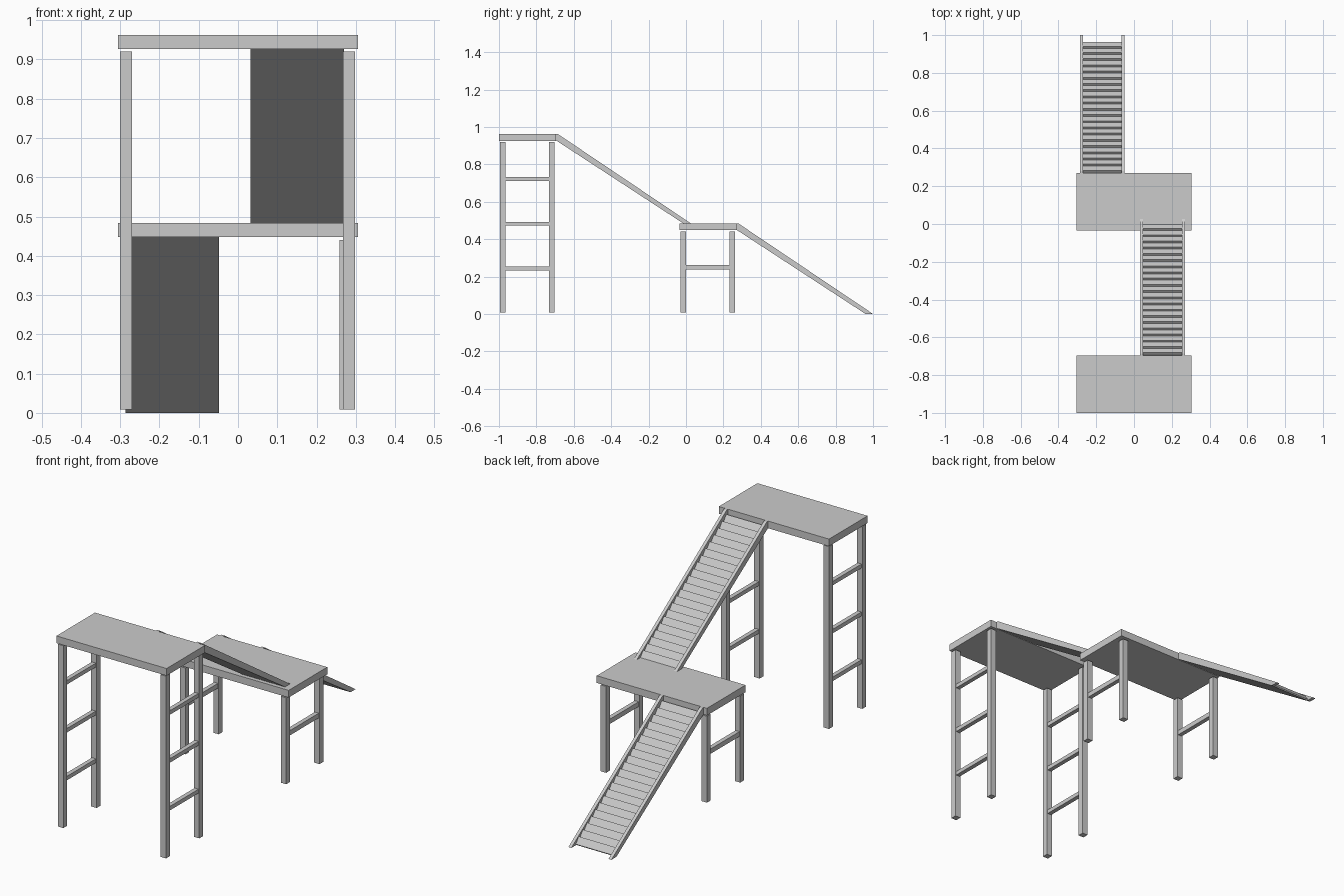
import bpy
import bmesh
from mathutils import Vector

if "Cube" in bpy.data.objects:
    bpy.data.objects.remove(bpy.data.objects["Cube"], do_unlink=True)

grey = bpy.data.materials.new("plain_grey")
grey.use_nodes = True
grey.diffuse_color = (0.6, 0.6, 0.6, 1)
grey.node_tree.nodes["Principled BSDF"].inputs["Base Color"].default_value = grey.diffuse_color


def finish(name, bm):
    bmesh.ops.recalc_face_normals(bm, faces=bm.faces)
    mesh = bpy.data.meshes.new(name)
    bm.to_mesh(mesh)
    bm.free()
    mesh.materials.append(grey)
    bpy.context.collection.objects.link(bpy.data.objects.new(name, mesh))


def box(name, x, y, z):
    """Box from (min, max) ranges on each axis."""
    bm = bmesh.new()
    bmesh.ops.create_cube(bm, size=1)
    for v in bm.verts:
        v.co = [r[0] if c < 0 else r[1] for c, r in zip(v.co, (x, y, z))]
    finish(name, bm)


def extrude_profile(name, profile, x0, x1):
    """Side profile in (y, z), extruded across x."""
    bm = bmesh.new()
    face = bm.faces.new([bm.verts.new((x0, y, z)) for y, z in profile])
    result = bmesh.ops.extrude_face_region(bm, geom=[face])
    moved = [g for g in result["geom"] if isinstance(g, bmesh.types.BMVert)]
    bmesh.ops.translate(bm, verts=moved, vec=(x1 - x0, 0, 0))
    finish(name, bm)


LEG = 0.03


def tower(name, y0, top, right_leg, leg_top, rungs, rung_size):
    """Platform on four legs, with ladder rungs at both ends."""
    box(name + "_platform", (-0.305, 0.305), (y0, y0 + 0.305), (top - 0.036, top))
    for side, x in (("right", -0.3), ("left", right_leg)):
        for end, y in (("front", y0 + 0.005), ("back", y0 + 0.268)):
            box(f"{name}_{side}_{end}_leg", (x, x + LEG), (y, y + LEG), (0.008, leg_top))
        for i, z in enumerate(rungs):
            box(f"{name}_{side}_rung_{i + 1}", (x + 0.004, x + LEG - 0.004),
                (y0 + 0.035, y0 + 0.268), (z - rung_size / 2, z + rung_size / 2))


def ramp(name, x0, y0, z0, width=0.238, rail=0.016, teeth=21):
    """Ramp descending to the back: two side rails and a ridged deck."""
    rail_profile = [(y0, z0), (y0 + 0.01, z0), (y0 + 0.73, z0 - 0.484),
                    (y0 + 0.69, z0 - 0.484), (y0, z0 - 0.034)]
    extrude_profile(name + "_right_rail", rail_profile, x0, x0 + rail)
    extrude_profile(name + "_left_rail", rail_profile, x0 + width - rail, x0 + width)

    start, end = Vector((y0, z0 - 0.034)), Vector((y0 + 0.69, z0 - 0.484))
    along = (end - start).normalized()
    normal = Vector((-along.y, along.x))
    step = (end - start) / teeth
    profile = [end, start]
    for i in range(teeth):
        foot = start + step * i
        profile += [foot + normal * 0.006, foot + step * 0.1 + normal * 0.019]
    profile.append(end + normal * 0.006)
    extrude_profile(name + "_deck", profile, x0 + rail, x0 + width - rail)


# Tall and short towers, each with its ramp
tower("upper", -1.0, 0.962, 0.268, 0.92, (0.243, 0.482, 0.722), 0.02)
tower("lower", -0.035, 0.484, 0.258, 0.44, (0.25,), 0.024)
ramp("upper_ramp", 0.032, -0.695, 0.962)
ramp("lower_ramp", -0.287, 0.27, 0.484)
